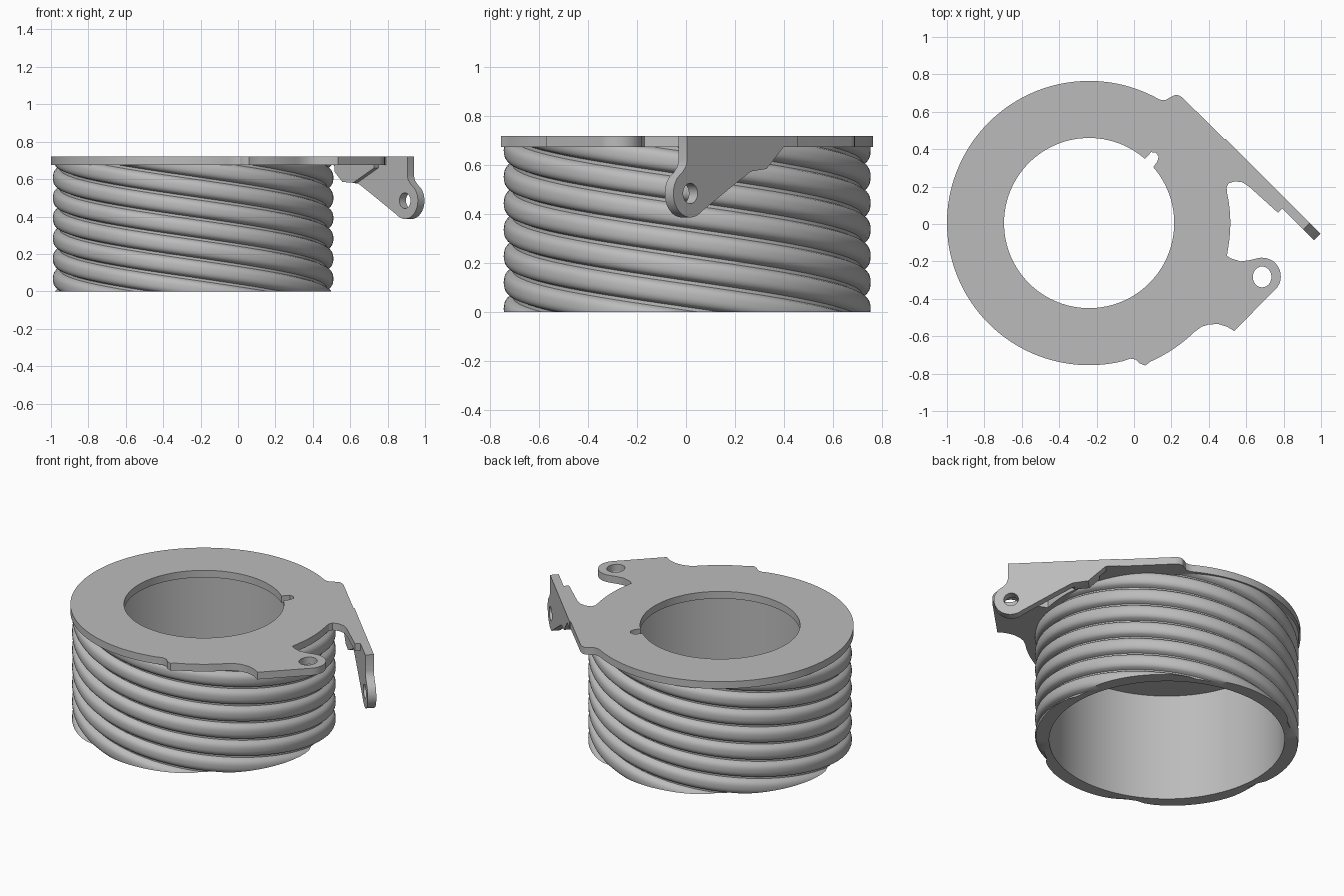
import bpy
import bmesh
from math import cos, sin, pi, radians, sqrt
from mathutils import Matrix, Vector

cube = bpy.data.objects.get("Cube")
if cube:
    bpy.data.objects.remove(cube, do_unlink=True)

CX, CY = -0.24, 0.005        # axis of the sleeve
FLANGE_Z, TOP_Z = 0.675, 0.72

grey = bpy.data.materials.new("plain_grey")
grey.use_nodes = True
COLOR = (0.5, 0.5, 0.5, 1)
grey.diffuse_color = COLOR
grey.node_tree.nodes["Principled BSDF"].inputs["Base Color"].default_value = COLOR


def finish(name, bm, angle=30):
    """Turn a bmesh into a smooth-by-angle object."""
    bmesh.ops.remove_doubles(bm, verts=bm.verts, dist=0.0002)
    bmesh.ops.recalc_face_normals(bm, faces=bm.faces)
    mesh = bpy.data.meshes.new(name)
    bm.to_mesh(mesh)
    bm.free()
    mesh.materials.append(grey)
    obj = bpy.data.objects.new(name, mesh)
    bpy.context.collection.objects.link(obj)
    bpy.ops.object.select_all(action='DESELECT')
    obj.select_set(True)
    bpy.context.view_layer.objects.active = obj
    bpy.ops.object.shade_smooth_by_angle(angle=radians(angle))
    return obj


def arc(cx, cy, rx, a0, a1, n, ry=None):
    """Points on an arc, angles in degrees."""
    ry = ry or rx
    steps = [radians(a0 + (a1 - a0) * i / n) for i in range(n + 1)]
    return [(cx + rx * cos(a), cy + ry * sin(a)) for a in steps]


def slab(name, loops, thickness, matrix):
    """Extrude an outline, with further loops as holes, centred on its plane."""
    curve = bpy.data.curves.new(name + "_outline", 'CURVE')
    curve.dimensions = '2D'
    curve.fill_mode = 'BOTH'
    curve.extrude = thickness / 2
    for pts in loops:
        spline = curve.splines.new('POLY')
        spline.points.add(len(pts) - 1)
        for p, (x, y) in zip(spline.points, pts):
            p.co = (x, y, 0, 1)
        spline.use_cyclic_u = True
    helper = bpy.data.objects.new(name + "_outline", curve)
    bpy.context.collection.objects.link(helper)
    deps = bpy.context.evaluated_depsgraph_get()
    mesh = bpy.data.meshes.new_from_object(helper.evaluated_get(deps))
    bpy.data.objects.remove(helper, do_unlink=True)
    bm = bmesh.new()
    bm.from_mesh(mesh)
    bpy.data.meshes.remove(mesh)
    bm.transform(matrix)
    return finish(name, bm)


# Sleeve with six-start helical ridges outside and a plain bore inside
STARTS, PER_PITCH, ROWS = 6, 16, 100
COLS = STARTS * PER_PITCH    # each column shifts the thread by one row
PHASE = 0.38


def ridge_radius(row, col):
    f = (row + col) / PER_PITCH + PHASE
    f = abs(f - round(f)) / 0.43
    return 0.713 + 0.037 * sqrt(max(0, 1 - f ** 2.5))


bm = bmesh.new()


def ring(radius_of, z):
    verts = []
    for c in range(COLS):
        a, r = 2 * pi * c / COLS, radius_of(c)
        verts.append(bm.verts.new((CX + r * cos(a), CY + r * sin(a), z)))
    return verts


def bridge(lower, upper, split=False):
    for c in range(COLS):
        d = (c + 1) % COLS
        if split:            # diagonals follow the helix
            bm.faces.new((lower[c], lower[d], upper[c]))
            bm.faces.new((lower[d], upper[d], upper[c]))
        else:
            bm.faces.new((lower[c], lower[d], upper[d], upper[c]))


outer = [ring(lambda c, k=k: ridge_radius(k, c), FLANGE_Z * k / ROWS)
         for k in range(ROWS + 1)]
for lower, upper in zip(outer, outer[1:]):
    bridge(lower, upper, True)
bore = [ring(lambda c: 0.67, z) for z in (0, FLANGE_Z)]
bridge(*bore)
bridge(outer[0], bore[0])
bridge(outer[-1], bore[1])
finish("ridged_sleeve", bm, 40)

# Flange plate with lug, arm root, centre hole, key notch and lug hole
outline = arc(CX, CY, 0.76, 60.9, 283.7, 90)
outline += [(-0.02, -0.72), (0.01, -0.725), (0.03, -0.745), (0.06, -0.757)]
outline += arc(CX, CY, 0.81, -66, -46, 8)
outline += [(0.36, -0.55), (0.4, -0.537), (0.45, -0.535), (0.5, -0.55), (0.535, -0.572)]
outline += arc(0.685, -0.28, 0.1, -45, 105, 14)
outline += [(0.62, -0.193), (0.57, -0.2), (0.52, -0.185), (0.497, -0.17)]
outline += arc(CX, CY, 0.755, -9, 12, 10)
outline += [(0.495, 0.195), (0.505, 0.217), (0.54, 0.228), (0.58, 0.223), (0.615, 0.2),
            (0.77, 0.06), (0.825, 0.115), (0.26, 0.675),
            (0.24, 0.688), (0.22, 0.69), (0.19, 0.675), (0.17, 0.663), (0.145, 0.663)]
hole = arc(CX, CY, 0.455, 49, 401, 80)
hole += [(0.125, 0.335), (0.132, 0.36), (0.118, 0.381), (0.092, 0.384)]
lug_hole = arc(0.685, -0.283, 0.05, 0, 345, 23, 0.056)
slab("flange_plate", [outline, hole, lug_hole], TOP_Z - FLANGE_Z,
     Matrix.Translation((CX - CX, 0, (FLANGE_Z + TOP_Z) / 2)))

# Upright bracket running diagonally down to an eye
along = Vector((1, -1, 0)).normalized()
inward = Vector((-1, -1, 0)).normalized()


def upright(distance):
    m = Matrix((along, (0, 0, 1), inward)).transposed().to_4x4()
    m.translation = Vector((0.91, 0, 0)) + inward * distance
    return m


bracket = [(-0.62, TOP_Z), (-0.62, FLANGE_Z), (-0.54, FLANGE_Z), (-0.44, 0.585),
           (-0.35, 0.575), (-0.27, 0.53)]
bracket += arc(0, 0.485, 0.098, -130, 42, 22)
bracket += [(0.045, 0.572), (0.025, 0.595), (0.018, 0.62), (0.018, TOP_Z)]
eye = arc(0, 0.485, 0.042, 0, 345, 23)
slab("eye_bracket", [bracket, eye], 0.05, upright(0))

# Small gusset stiffening the inner side of the bracket
gusset = [(-0.5, 0.7), (-0.5, 0.64), (-0.44, 0.585), (-0.36, 0.58), (-0.2, 0.66), (-0.2, 0.7)]
slab("bracket_gusset", [gusset], 0.034, upright(0.041))
